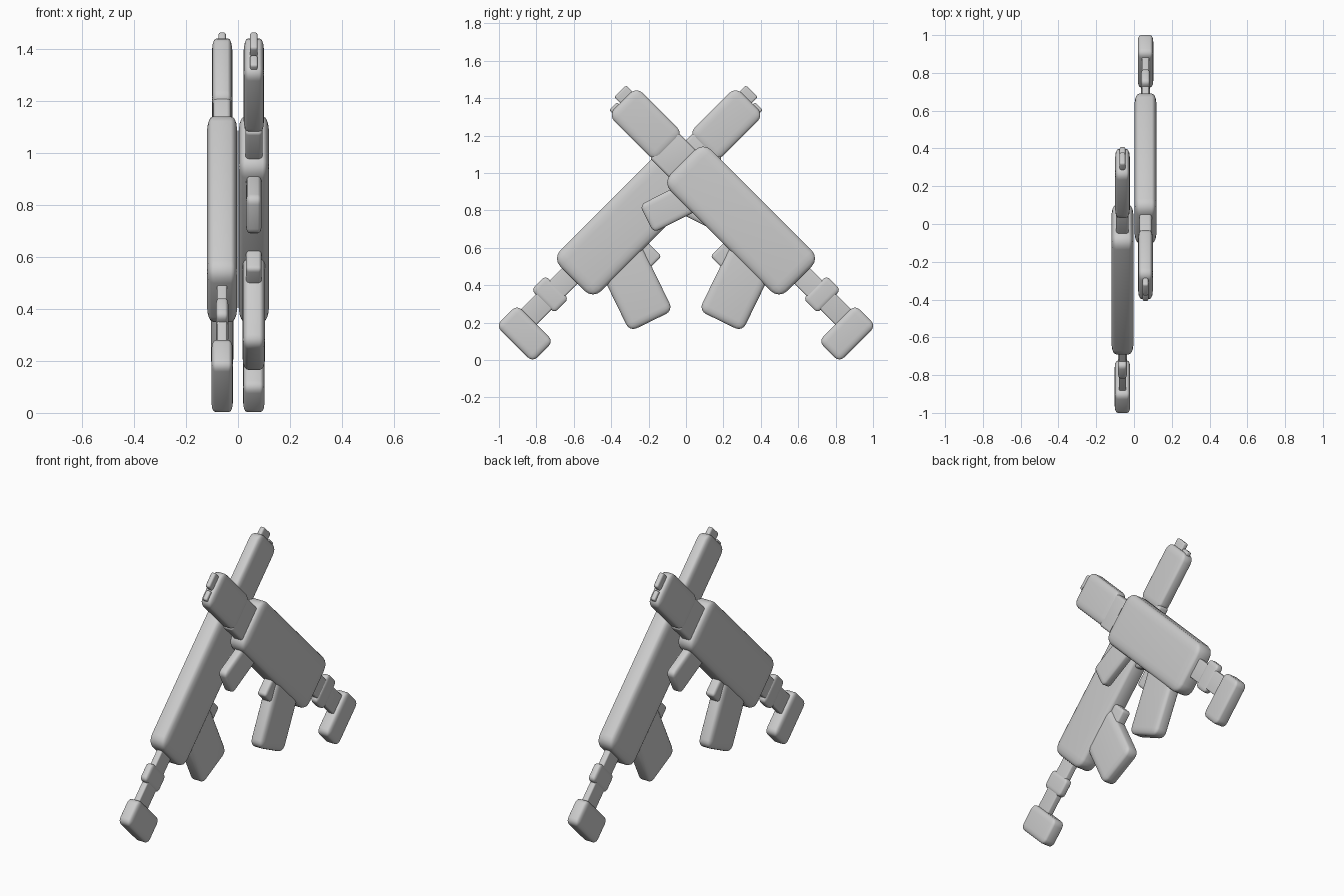
import bpy, bmesh, math
from mathutils import Matrix

if "Cube" in bpy.data.objects:
    bpy.data.objects.remove(bpy.data.objects["Cube"])

X0 = 0.061   # sideways offset of each blaster from the middle


def rounded_box(name, angle, half_x, a, b, r, k, turn):
    """Rounded box: a, b are extents in the yz plane turned by angle; the rounding is k times tighter in x."""
    me = bpy.data.meshes.new(name)
    bm = bmesh.new()
    bmesh.ops.create_cube(bm, size=1)
    size = Matrix.Diagonal((2 * half_x * k, a[1] - a[0], b[1] - b[0], 1))
    place = Matrix.Translation((0, (a[0] + a[1]) / 2, (b[0] + b[1]) / 2))
    bm.transform(size)
    bmesh.ops.bevel(bm, geom=bm.edges[:], offset=r, offset_type='OFFSET',
                    segments=4, profile=0.5, affect='EDGES', clamp_overlap=True)
    spin = Matrix.Rotation(math.radians(angle), 4, 'X')
    squash = Matrix.Diagonal((1 / k, 1, 1, 1))
    bm.transform(Matrix.Translation((X0, 0, 0)) @ spin @ place @ squash)
    bm.transform(Matrix.Rotation(turn, 4, 'Z'))
    bmesh.ops.recalc_face_normals(bm, faces=bm.faces[:])
    for f in bm.faces:
        f.smooth = True
    bm.to_mesh(me)
    bm.free()
    ob = bpy.data.objects.new(name, me)
    bpy.context.collection.objects.link(ob)
    return ob


# name, tilt, half width, extents along and across, rounding, x tightening
PARTS = [
    ("body",          -45, 0.059, (-0.76, 0.122), (0.581, 0.89), 0.062, 2.5),
    ("front_housing", -45, 0.039, (-1.22, -0.866), (0.632, 0.845), 0.045, 2.5),
    ("neck",          -45, 0.033, (-0.90, -0.72), (0.626, 0.83), 0.015, 1),
    ("muzzle",        -45, 0.015, (-1.265, -1.19), (0.722, 0.812), 0.012, 1.5),
    ("lower_nozzle",  -45, 0.015, (-1.236, -1.19), (0.655, 0.714), 0.010, 1.5),
    ("foregrip",       27, 0.030, (0.155, 0.46), (0.685, 0.85), 0.030, 2),
    ("grip",          -26, 0.043, (-0.054, 0.204), (0.268, 0.70), 0.042, 2),
    ("trigger",       -45, 0.030, (-0.30, -0.17), (0.484, 0.62), 0.018, 1.5),
    ("stock_rod",     -45, 0.019, (0.08, 0.46), (0.699, 0.816), 0.008, 1),
    ("stock_collar",  -45, 0.024, (0.212, 0.32), (0.675, 0.85), 0.025, 2),
    ("stock_pad",     -45, 0.041, (0.431, 0.588), (0.572, 0.847), 0.034, 2),
]

# two crossed blasters, the second turned half way round
for side, turn in (("right", 0), ("left", math.pi)):
    for name, *dims in PARTS:
        rounded_box(f"{side}_{name}", *dims, turn)
